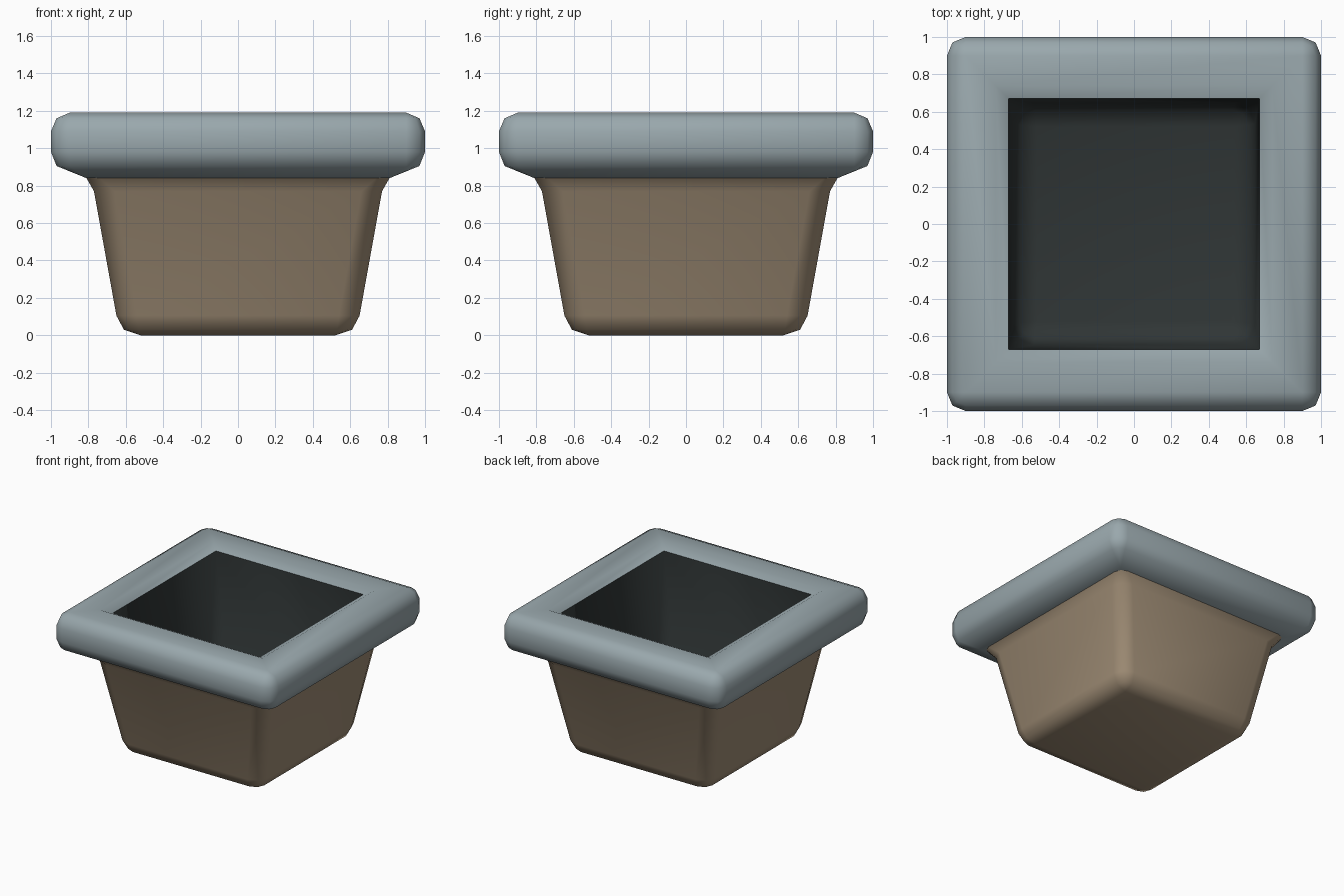
import bpy, bmesh, math

if "Cube" in bpy.data.objects:
    bpy.data.objects.remove(bpy.data.objects["Cube"])


def material(name, rgb):
    m = bpy.data.materials.new(name)
    m.diffuse_color = (*rgb, 1)
    m.use_nodes = True
    m.node_tree.nodes["Principled BSDF"].inputs["Base Color"].default_value = m.diffuse_color
    return m


def ring(bm, half, z, r):
    """Rounded square of verts, counter-clockwise from above."""
    verts = []
    for q in range(4):
        mid = math.pi / 4 + q * math.pi / 2
        cx = math.copysign(half - r, math.cos(mid))
        cy = math.copysign(half - r, math.sin(mid))
        for k in range(3):
            a = q * math.pi / 2 + k * math.pi / 4
            verts.append(bm.verts.new((cx + r * math.cos(a), cy + r * math.sin(a), z)))
    return verts


def square_shell(name, profile, mat, floor=False, inward=False):
    """Skin a list of (half width, height, corner radius) rings."""
    bm = bmesh.new()
    rings = [ring(bm, *p) for p in profile]
    for a, b in zip(rings, rings[1:]):
        n = len(a)
        for i in range(n):
            j = (i + 1) % n
            bm.faces.new((a[i], a[j], b[j], b[i]))
    if floor:
        bm.faces.new(rings[0][::-1])
    # rings with no corner radius collapse to four corners
    bmesh.ops.remove_doubles(bm, verts=bm.verts[:], dist=0.0005)
    if inward:
        bmesh.ops.reverse_faces(bm, faces=bm.faces[:])
    for f in bm.faces:
        f.smooth = True
    me = bpy.data.meshes.new(name)
    bm.to_mesh(me)
    bm.free()
    me.materials.append(mat)
    ob = bpy.data.objects.new(name, me)
    bpy.context.collection.objects.link(ob)
    return ob


clay = material("brown clay", (0.36, 0.275, 0.185))
grey = material("blue grey", (0.32, 0.39, 0.415))
dark = material("dark interior", (0.029, 0.036, 0.036))

# tapered outer body
square_shell("pot_body", [
    (0.52, 0.0, 0.0), (0.61, 0.03, 0.08), (0.65, 0.105, 0.11),
    (0.77, 0.77, 0.11), (0.81, 0.84, 0.07)], clay, floor=True)

# rolled rim, from the underside over the top to the inner lip
square_shell("pot_rim", [
    (0.70, 0.84, 0.0), (0.81, 0.84, 0.0), (0.97, 0.905, 0.07), (1.0, 0.98, 0.10),
    (1.0, 1.09, 0.10), (0.97, 1.16, 0.07), (0.90, 1.19, 0.0),
    (0.74, 1.19, 0.0), (0.67, 1.155, 0.0)], grey)

# dark lining, nearly upright from the lip down to a rounded floor
square_shell("pot_lining", [
    (0.52, 0.02, 0.0), (0.61, 0.05, 0.08), (0.647, 0.125, 0.11),
    (0.67, 1.155, 0.0)], dark, floor=True, inward=True)
